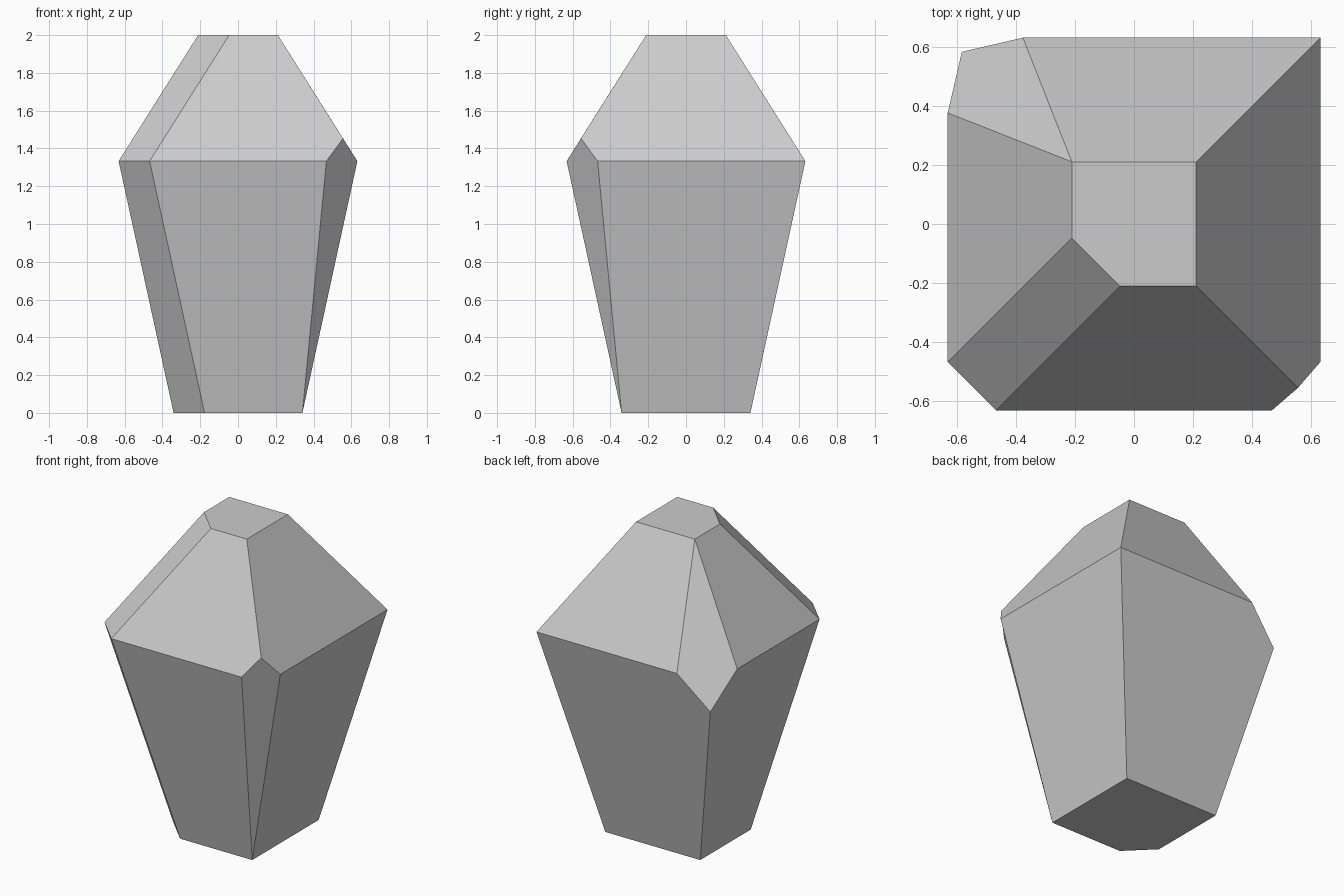
import bpy
import bmesh

cube = bpy.data.objects.get("Cube")
if cube:
    bpy.data.objects.remove(cube, do_unlink=True)

# Half widths and heights of the base, shoulder and crown squares
BASE, WIDE, CROWN = 0.341, 0.632, 0.211
SHOULDER, TOP = 1.333, 2.0
CHIP = 0.468        # where the front corner cuts meet the shoulder
BACK_CHIP = 0.377   # where the back corner cut meets the shoulder
INNER = WIDE - CHIP  # width of the full-height corner cut


def square(half, z):
    """Corners in order: front -x, front +x, back +x, back -x."""
    return [(-half, -half, z), (half, -half, z), (half, half, z), (-half, half, z)]


base, shoulder, crown = square(BASE, 0), square(WIDE, SHOULDER), square(CROWN, TOP)


def corner_cut(half, z):
    """Two points that replace the front -x corner of a section."""
    return (-half, INNER - half, z), (INNER - half, -half, z)


# Full-height cut on the front -x corner
base_a, base_b = corner_cut(BASE, 0)
mid_a, mid_b = corner_cut(WIDE, SHOULDER)
crown_a, crown_b = corner_cut(CROWN, TOP)

# Tapered cut on the front +x corner
taper_a, taper_b = (CHIP, -WIDE, SHOULDER), (WIDE, -CHIP, SHOULDER)
taper_tip = (0.556, -0.556, 1.453)

# Downward cut on the back -x corner
back_a, back_b = (-BACK_CHIP, WIDE, SHOULDER), (-WIDE, BACK_CHIP, SHOULDER)
back_tip = (-0.584, 0.584, 1.12)

facets = [
    # base and crown
    [base_a, base_b, base[1], base[2], base[3]],
    [crown_a, crown_b, crown[1], crown[2], crown[3]],
    # lower sides: front, +x, back, -x
    [base_b, base[1], taper_a, mid_b],
    [base[1], base[2], shoulder[2], taper_b],
    [base[2], base[3], back_tip, back_a, shoulder[2]],
    [base[3], base_a, mid_a, back_b, back_tip],
    # upper slopes: front, +x, back, -x
    [mid_b, taper_a, taper_tip, crown[1], crown_b],
    [taper_b, shoulder[2], crown[2], crown[1], taper_tip],
    [shoulder[2], back_a, crown[3], crown[2]],
    [back_b, mid_a, crown_a, crown[3]],
    # corner cuts
    [base_a, base_b, mid_b, mid_a],
    [mid_a, mid_b, crown_b, crown_a],
    [base[1], taper_b, taper_tip, taper_a],
    [back_tip, back_b, crown[3], back_a],
]

# Join the facets into one closed stone
bm = bmesh.new()
points = {}
for facet in facets:
    for p in facet:
        if p not in points:
            points[p] = bm.verts.new(p)
    bm.faces.new([points[p] for p in facet])
bmesh.ops.recalc_face_normals(bm, faces=bm.faces[:])

mesh = bpy.data.meshes.new("crystal_stone")
bm.to_mesh(mesh)
bm.free()
stone = bpy.data.objects.new("crystal_stone", mesh)
bpy.context.collection.objects.link(stone)

# Plain grey stone colour
grey = bpy.data.materials.new("light_grey_stone")
grey.use_nodes = True
colour = (0.6, 0.6, 0.6, 1.0)
grey.diffuse_color = colour
grey.node_tree.nodes["Principled BSDF"].inputs["Base Color"].default_value = colour
mesh.materials.append(grey)
